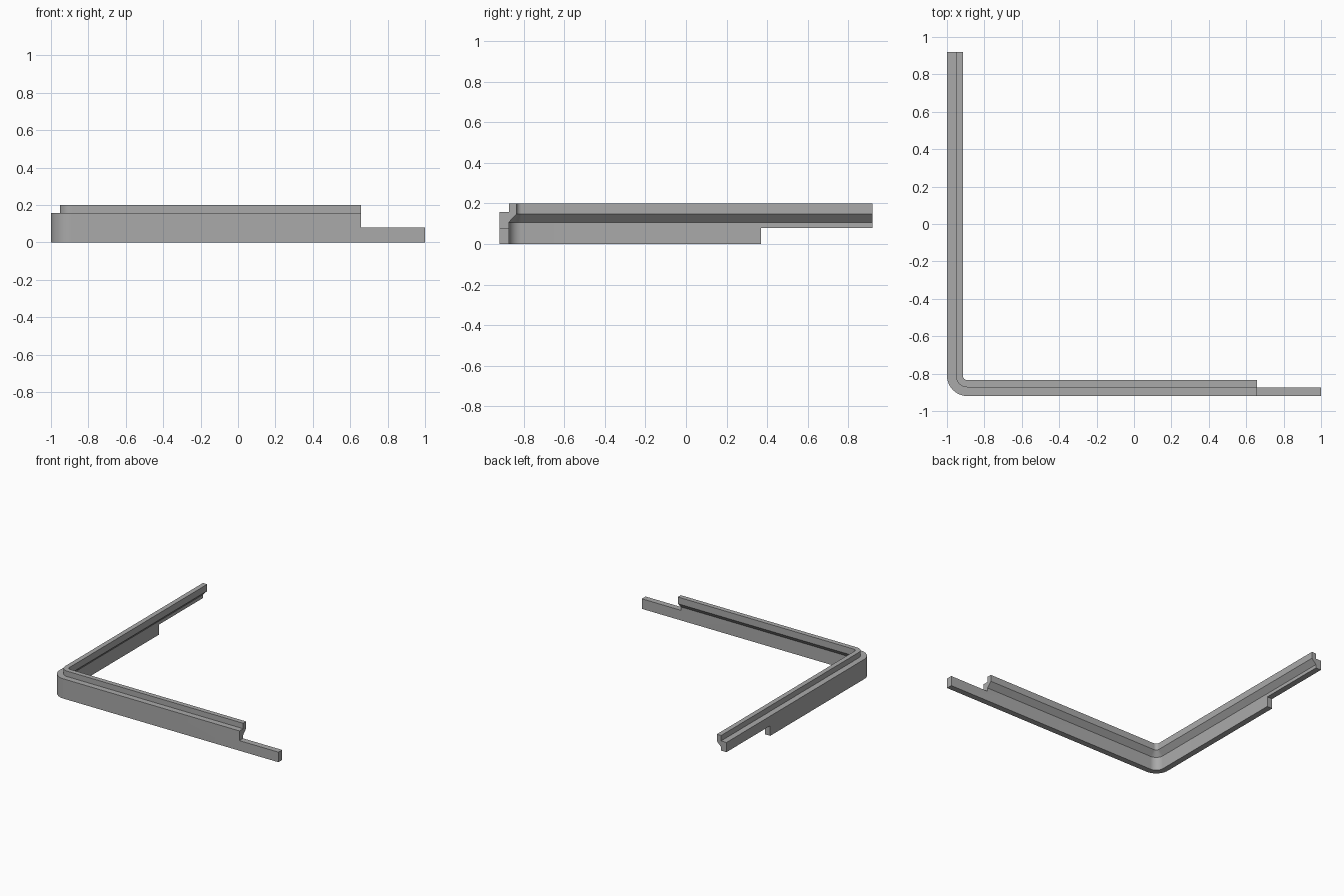
import bpy, bmesh, math
from mathutils import Vector

if "Cube" in bpy.data.objects:
    bpy.data.objects.remove(bpy.data.objects["Cube"], do_unlink=True)

HALF_Y = 0.92      # half depth of the frame
RADIUS = 0.11      # outer corner radius
SPLIT = 0.08       # height of the lap joints
WALL = 0.047       # wall thickness
LIP = 0.085        # reach of the upper lip
STEPS = 16

grey = bpy.data.materials.new("grey plastic")
grey.use_nodes = True
colour = (0.4, 0.4, 0.4, 1)
grey.diffuse_color = colour
grey.node_tree.nodes["Principled BSDF"].inputs["Base Color"].default_value = colour

# Cross-section: distance inward from the outer wall, height
profile = [(0, 0), (0, 0.157), (WALL, 0.157), (WALL, 0.2), (LIP, 0.2),
           (LIP, 0.147), (WALL, 0.107), (WALL, 0)]

# Path stations: outer point and inward direction
centre = Vector((-1 + RADIUS, -HALF_Y + RADIUS, 0))
stations = [(Vector((-1, HALF_Y, 0)), Vector((1, 0, 0)))]
for i in range(STEPS + 1):
    a = math.pi / 2 * i / STEPS
    inward = Vector((math.cos(a), math.sin(a), 0))
    stations.append((centre - inward * RADIUS, inward))
stations.append((Vector((1, -HALF_Y, 0)), Vector((0, 1, 0))))

# Sweep the cross-section round the corner
bm = bmesh.new()
rings = [[bm.verts.new(p + n * d + Vector((0, 0, z))) for d, z in profile]
         for p, n in stations]
count = len(profile)
for a, b in zip(rings, rings[1:]):
    for i in range(count):
        j = (i + 1) % count
        bm.faces.new((a[i], a[j], b[j], b[i]))
bm.faces.new(rings[0])
bm.faces.new(rings[-1])
bmesh.ops.recalc_face_normals(bm, faces=bm.faces)
mesh = bpy.data.meshes.new("corner_rail")
bm.to_mesh(mesh)
bm.free()
rail = bpy.data.objects.new("corner_rail", mesh)
bpy.context.collection.objects.link(rail)
mesh.materials.append(grey)


def notch(name, low, high):
    """Cut a box-shaped notch out of the rail."""
    low, high = Vector(low), Vector(high)
    bpy.ops.mesh.primitive_cube_add(size=1, location=(low + high) / 2)
    cutter = bpy.context.object
    cutter.name = name
    cutter.scale = high - low
    cutter.hide_render = True
    cutter.data.materials.append(grey)
    mod = rail.modifiers.new(name, "BOOLEAN")
    mod.operation = "DIFFERENCE"
    mod.solver = "EXACT"
    mod.object = cutter
    bpy.context.view_layer.objects.active = rail
    bpy.ops.object.modifier_apply(modifier=name)
    bpy.data.objects.remove(cutter, do_unlink=True)


# Lap joints: upper half removed on the front arm, lower half on the side arm
notch("front_notch", (0.657, -1.1, SPLIT), (1.1, -0.7, 0.3))
notch("side_notch", (-1.1, 0.37, -0.1), (-0.8, 1.1, SPLIT))

# Smooth the rounded corner, keep the edges crisp
bpy.ops.object.select_all(action="DESELECT")
rail.select_set(True)
bpy.context.view_layer.objects.active = rail
bpy.ops.object.shade_smooth_by_angle(angle=math.radians(30))
